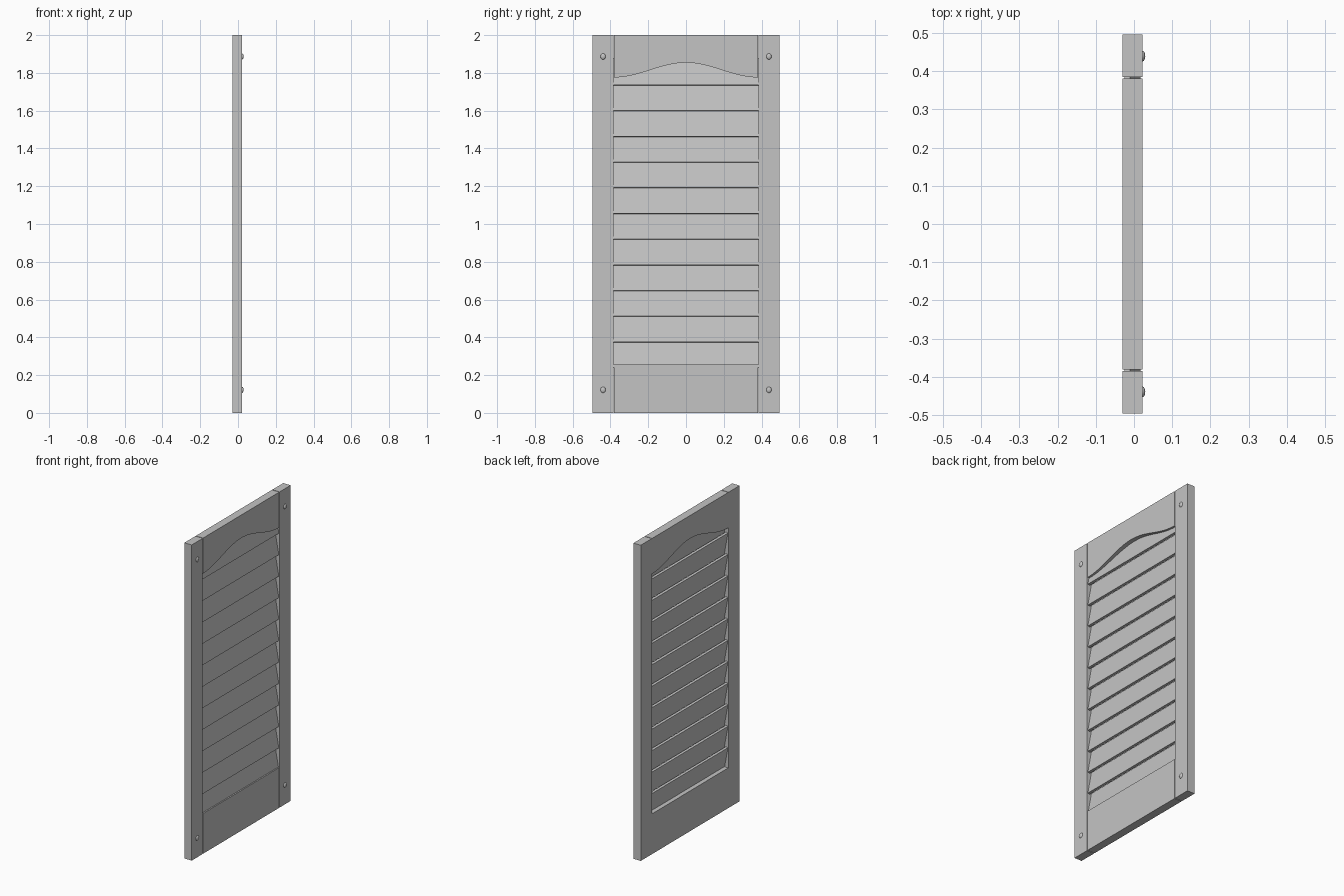
import bpy, bmesh
from math import pi, cos, radians
from mathutils import Matrix

cube = bpy.data.objects.get("Cube")
if cube:
    bpy.data.objects.remove(cube, do_unlink=True)

# Panel dimensions
BACK, FRONT = -0.0295, 0.022
HALF_WIDTH, STILE_INNER, RAIL_HALF = 0.495, 0.385, 0.381
HEIGHT = 2.0

paint = bpy.data.materials.new("grey_paint")
paint.use_nodes = True
grey = (0.55, 0.55, 0.55, 1)
paint.diffuse_color = grey
paint.node_tree.nodes["Principled BSDF"].inputs["Base Color"].default_value = grey


def finish(name, bm):
    bmesh.ops.recalc_face_normals(bm, faces=bm.faces[:])
    mesh = bpy.data.meshes.new(name)
    bm.to_mesh(mesh)
    bm.free()
    mesh.materials.append(paint)
    obj = bpy.data.objects.new(name, mesh)
    bpy.context.collection.objects.link(obj)
    return obj


def box(name, size, centre, tilt=0):
    bm = bmesh.new()
    place = (Matrix.Translation(centre) @ Matrix.Rotation(radians(tilt), 4, 'Y')
             @ Matrix.Diagonal((*size, 1)))
    bmesh.ops.create_cube(bm, size=1, matrix=place)
    return finish(name, bm)


def extruded_panel(name, outline):
    """Outline of (y, z) points extruded through the panel thickness."""
    bm = bmesh.new()
    face = bm.faces.new([bm.verts.new((BACK, y, z)) for y, z in outline])
    moved = bmesh.ops.extrude_face_region(bm, geom=[face])["geom"]
    verts = [v for v in moved if isinstance(v, bmesh.types.BMVert)]
    bmesh.ops.translate(bm, verts=verts, vec=(FRONT - BACK, 0, 0))
    return finish(name, bm)


# Side stiles
depth, mid = FRONT - BACK, (FRONT + BACK) / 2
for side, label in ((-1, "right"), (1, "left")):
    box("stile_" + label, (depth, HALF_WIDTH - STILE_INNER, HEIGHT),
        (mid, side * (HALF_WIDTH + STILE_INNER) / 2, HEIGHT / 2))

# Bottom rail, and top rail with an arched lower edge
RAIL_TOP = 0.255
box("bottom_rail", (depth, 2 * RAIL_HALF, RAIL_TOP), (mid, 0, RAIL_TOP / 2))
steps = 32
arch = []
for i in range(steps + 1):
    y = RAIL_HALF * (2 * i / steps - 1)
    arch.append((y, 1.776 + 0.039 * (1 + cos(pi * y / RAIL_HALF))))
extruded_panel("top_rail", arch + [(RAIL_HALF, HEIGHT), (-RAIL_HALF, HEIGHT)])

# Tilted louvre slats, lower edge towards +x
for i in range(12):
    box(f"slat_{i + 1}", (0.015, 2 * STILE_INNER, 0.145),
        (-0.004, 0, 0.31 + 0.136 * i), tilt=-10.5)

# Domed screw heads on the stiles
for y in (-0.439, 0.439):
    for z in (0.122, 1.887):
        bm = bmesh.new()
        place = Matrix.Translation((FRONT, y, z)) @ Matrix.Diagonal((0.0075, 0.014, 0.016, 1))
        bmesh.ops.create_uvsphere(bm, u_segments=16, v_segments=10, radius=1, matrix=place)
        for f in bm.faces:
            f.smooth = True
        finish(f"screw_head_{'left' if y > 0 else 'right'}_{'top' if z > 1 else 'bottom'}", bm)
